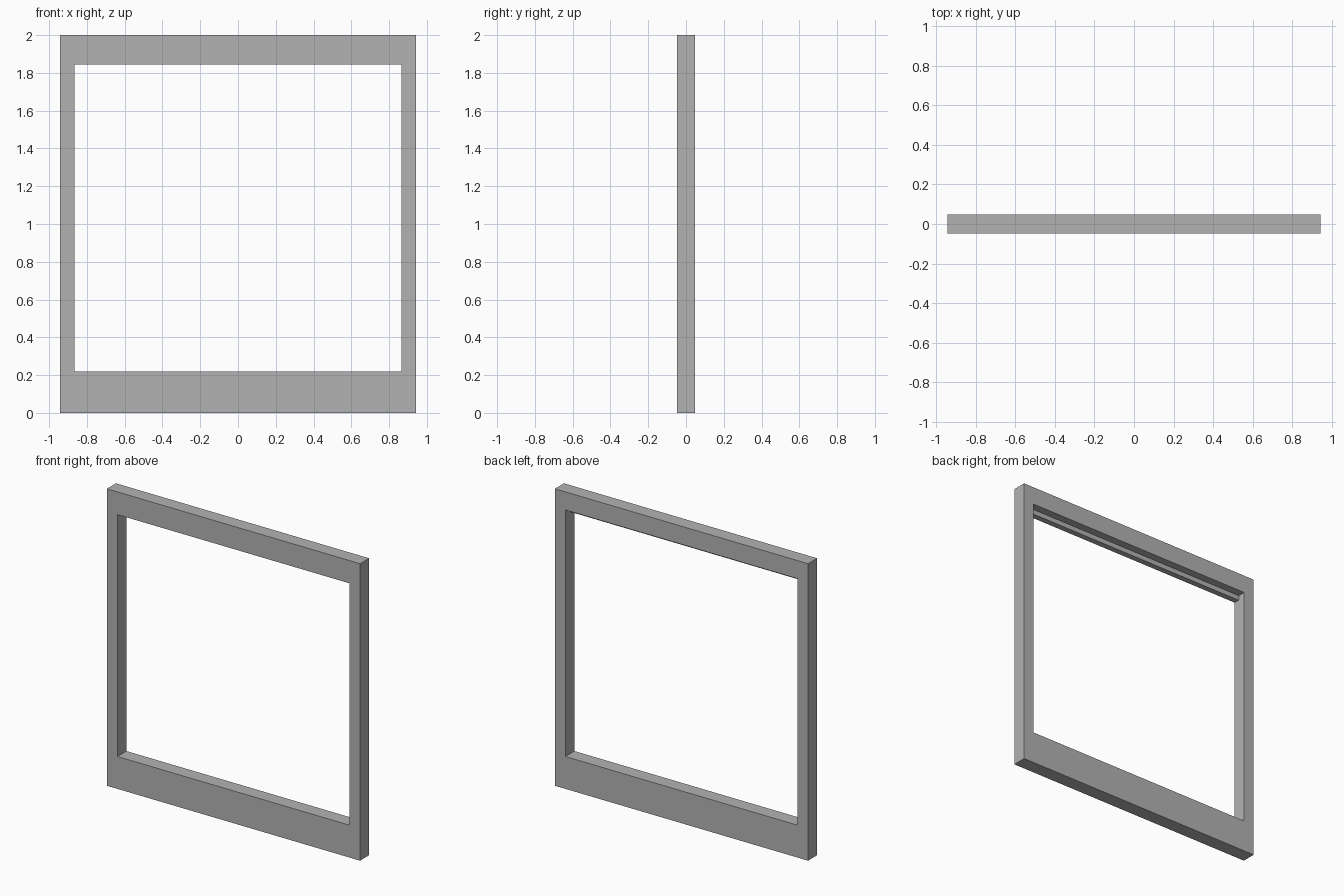
import bpy

# Remove the default cube
cube = bpy.data.objects.get("Cube")
if cube:
    bpy.data.objects.remove(cube, do_unlink=True)

# Single frame colour
grey = bpy.data.materials.new("plain_grey")
grey.use_nodes = True
colour = (0.45, 0.45, 0.45, 1)
grey.diffuse_color = colour
grey.node_tree.nodes["Principled BSDF"].inputs["Base Color"].default_value = colour


def box(name, low, high):
    """Add a box spanning two opposite corners."""
    centre = [(a + b) / 2 for a, b in zip(low, high)]
    bpy.ops.mesh.primitive_cube_add(size=1, location=centre)
    part = bpy.context.object
    part.name = name
    part.scale = [b - a for a, b in zip(low, high)]
    bpy.ops.object.transform_apply(location=False, rotation=False, scale=True)
    part.data.materials.append(grey)
    return part


outer, inner = 0.943, 0.865   # half widths of the frame and its opening
depth = 0.048                 # half thickness
sill_top, head_bottom, top = 0.218, 1.878, 2.0

# Deep bottom rail
box("bottom_rail", (-outer, -depth, 0), (outer, depth, sill_top))

# Side posts standing on the bottom rail
box("left_post", (inner, -depth, sill_top), (outer, depth, top))
box("right_post", (-outer, -depth, sill_top), (-inner, depth, top))

# Top rail between the posts, with a stop strip below its front edge
box("top_rail", (-inner, -depth, head_bottom), (inner, depth, top))
box("stop_strip", (-inner, -0.045, 1.845), (inner, -0.005, head_bottom))
